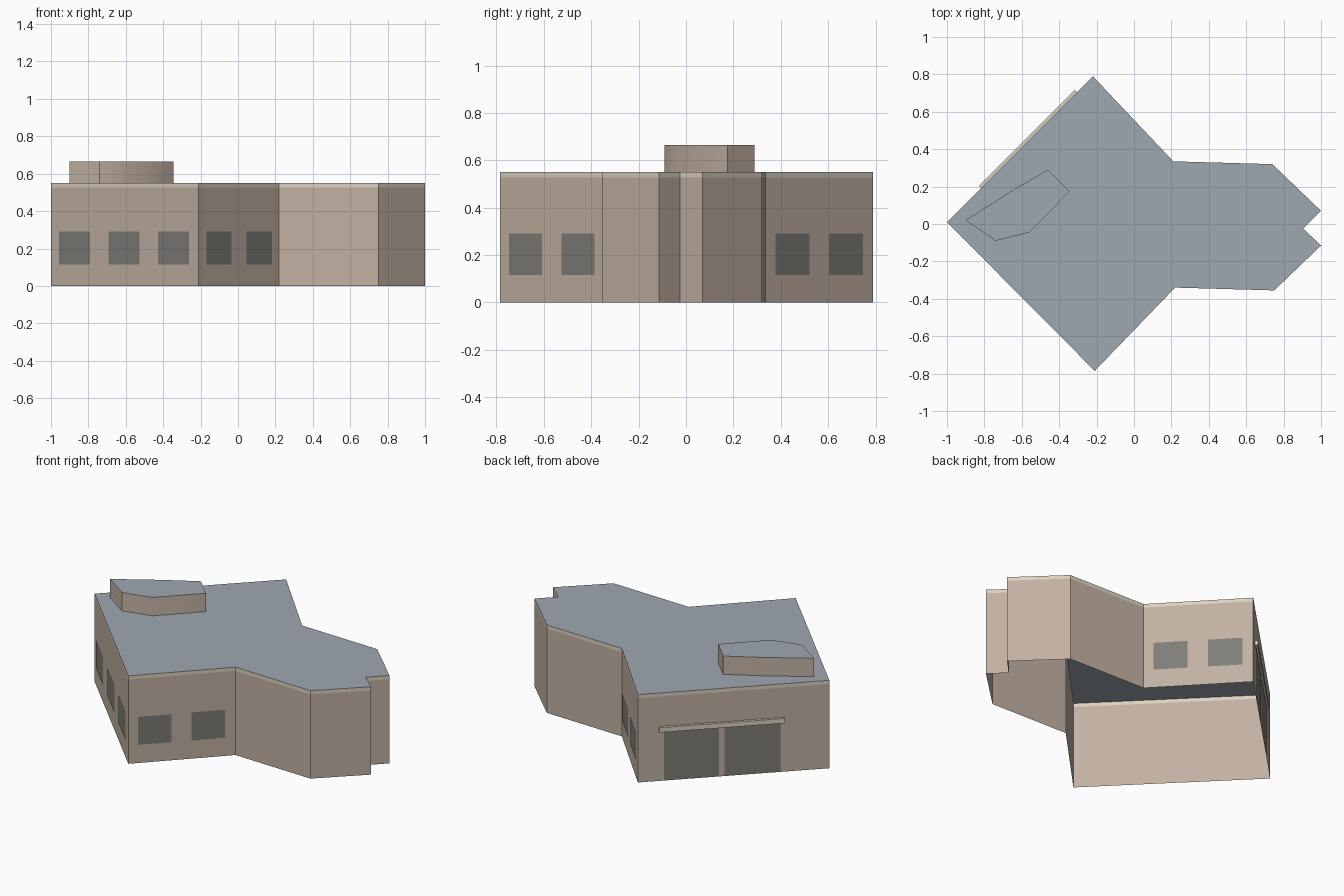
import bpy, bmesh, math
from mathutils import Vector

cube = bpy.data.objects.get("Cube")
if cube:
    bpy.data.objects.remove(cube, do_unlink=True)


def material(name, r, g, b):
    lin = [(c / 255 / 12.92 if c < 11 else ((c / 255 + 0.055) / 1.055) ** 2.4) for c in (r, g, b)]
    m = bpy.data.materials.new(name)
    m.use_nodes = True
    m.diffuse_color = (*lin, 1)
    m.node_tree.nodes["Principled BSDF"].inputs["Base Color"].default_value = (*lin, 1)
    return m


WALL = material("beige wall", 194, 177, 163)
TRIM = material("pale trim", 220, 209, 192)
ROOF = material("slate roof", 159, 168, 177)
GLASS = material("dark glass", 127, 125, 119)


def make_object(name, bm, mats):
    mesh = bpy.data.meshes.new(name)
    bm.to_mesh(mesh)
    bm.free()
    for m in mats:
        mesh.materials.append(m)
    obj = bpy.data.objects.new(name, mesh)
    bpy.context.collection.objects.link(obj)
    return obj


def extruded_outline(name, outline, levels, mats):
    """Wall bands between levels, closed by a cap; the bottom stays open."""
    bm = bmesh.new()
    rings = [[bm.verts.new((x, y, z)) for x, y in outline] for z in levels]
    n = len(outline)
    for band in range(len(rings) - 1):
        low, high = rings[band], rings[band + 1]
        for i in range(n):
            j = (i + 1) % n
            bm.faces.new((low[i], low[j], high[j], high[i])).material_index = band
    bm.faces.new(rings[-1]).material_index = len(mats) - 1
    return make_object(name, bm, mats)


# Main building: square block with a notched wing
footprint = [(-1, 0.01), (-0.21, -0.785), (0.22, -0.34), (0.75, -0.355),
             (1, -0.115), (0.905, -0.025), (1, 0.07), (0.74, 0.32),
             (0.21, 0.335), (-0.22, 0.79)]
extruded_outline("building", footprint, [0, 0.527, 0.55], [WALL, TRIM, ROOF])

# Rooftop room with one softly rounded side
room = [(-0.9, 0.02), (-0.74, -0.09), (-0.56, -0.045), (-0.345, 0.175),
        (-0.46, 0.29), (-0.65, 0.18)]
rooftop = extruded_outline("rooftop_room", room, [0.55, 0.665], [WALL, ROOF])
bpy.ops.object.select_all(action="DESELECT")
rooftop.select_set(True)
bpy.context.view_layer.objects.active = rooftop
bpy.ops.object.shade_smooth_by_angle(angle=math.radians(40))


def wall_frame(index):
    """Start point, run along the wall and outward direction."""
    a = Vector((*footprint[index], 0))
    run = Vector((*footprint[(index + 1) % len(footprint)], 0)) - a
    return a, run, Vector((run.y, -run.x, 0)).normalized()


def wall_panel(name, index, start, end, z0, z1, mat):
    a, run, out = wall_frame(index)
    bm = bmesh.new()
    corners = ((start, z0), (end, z0), (end, z1), (start, z1))
    bm.faces.new([bm.verts.new(a + run * t + out * 0.003 + Vector((0, 0, z))) for t, z in corners])
    return make_object(name, bm, [mat])


# Windows on three sides of the block
pair = [(0.09, 0.403), (0.588, 0.903)]
triple = [(0.057, 0.266), (0.392, 0.601), (0.728, 0.937)]
for side, index, spans in (("left_front", 0, triple), ("right_front", 1, pair), ("right_back", 8, pair)):
    for k, (s, e) in enumerate(spans):
        wall_panel(f"{side}_window_{k + 1}", index, s, e, 0.115, 0.29, GLASS)

# Wide garage doors under a shallow canopy
for k, (s, e) in enumerate([(0.135, 0.422), (0.453, 0.745)]):
    wall_panel(f"garage_door_{k + 1}", 9, s, e, 0.004, 0.31, GLASS)

a, run, out = wall_frame(9)
bm = bmesh.new()
bmesh.ops.create_cube(bm, size=1)
for v in bm.verts:
    t = 0.4375 + v.co.x * 0.655
    v.co = a + run * t + out * (0.5 - v.co.y) * 0.016 + Vector((0, 0, 0.325 + v.co.z * 0.03))
bmesh.ops.recalc_face_normals(bm, faces=bm.faces)
make_object("door_canopy", bm, [TRIM])
